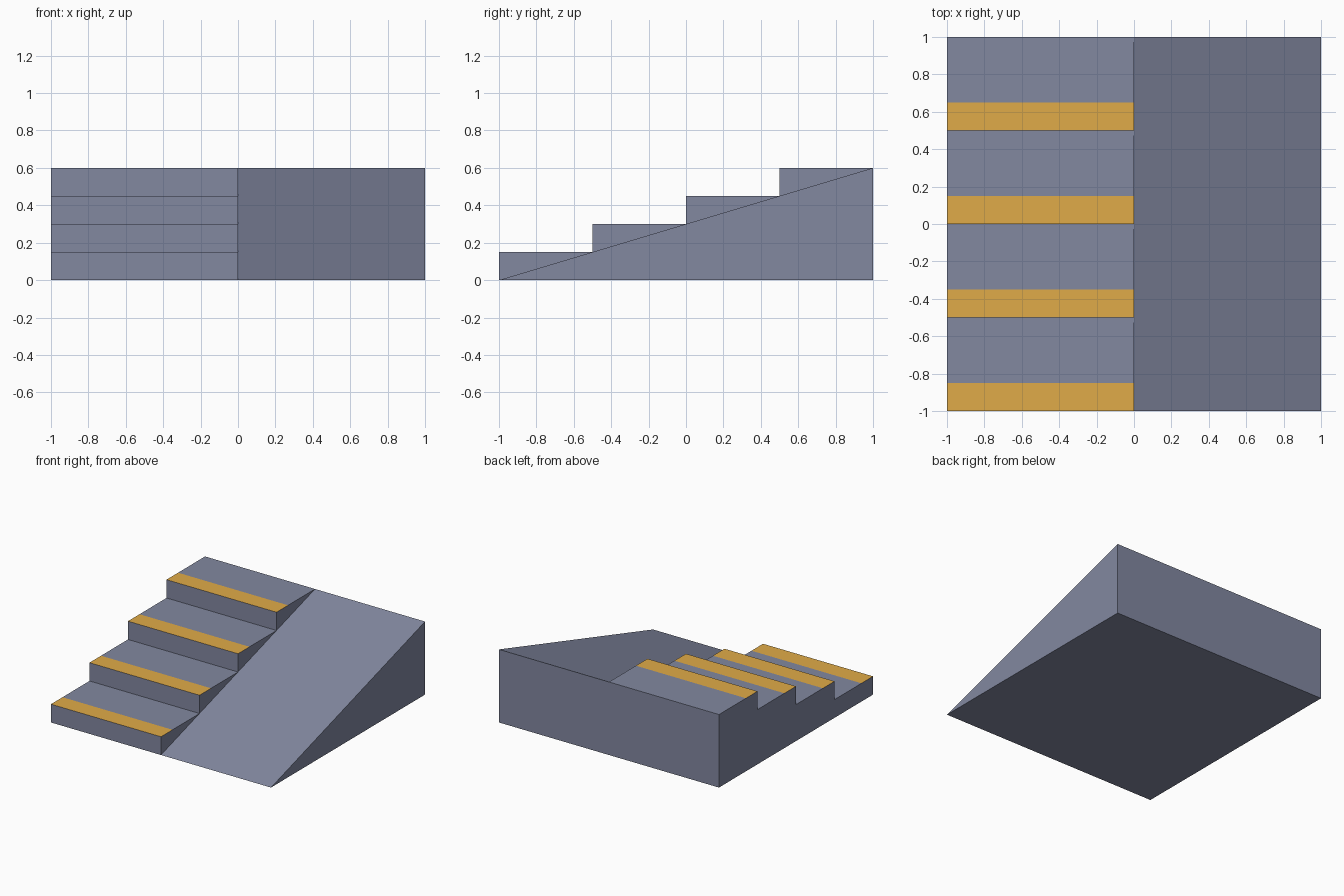
import bpy
import bmesh

if "Cube" in bpy.data.objects:
    bpy.data.objects.remove(bpy.data.objects["Cube"])

STEPS, DEPTH, RISE, STRIPE = 4, 0.5, 0.15, 0.15
HEIGHT = STEPS * RISE


def material(name, color):
    mat = bpy.data.materials.new(name)
    mat.diffuse_color = (*color, 1.0)
    mat.use_nodes = True
    mat.node_tree.nodes["Principled BSDF"].inputs["Base Color"].default_value = mat.diffuse_color
    return mat


slate = material("slate_grey", (0.223, 0.246, 0.352))
amber = material("amber_yellow", (0.745, 0.407, 0.065))


def extrude_profile(name, profile, x0, x1, mats, paint=None, open_left=False):
    """Extrude a (y, z) outline along x, colouring faces by a rule."""
    bm = bmesh.new()
    face = bm.faces.new([bm.verts.new((x0, y, z)) for y, z in profile])
    ext = bmesh.ops.extrude_face_region(bm, geom=[face], use_keep_orig=True)
    moved = [v for v in ext["geom"] if isinstance(v, bmesh.types.BMVert)]
    bmesh.ops.translate(bm, verts=moved, vec=(x1 - x0, 0, 0))
    bmesh.ops.recalc_face_normals(bm, faces=bm.faces)
    for f in bm.faces:
        f.material_index = 1 if paint and paint(f) else 0
    if open_left:
        # drop the wall hidden against the neighbouring part
        bm.normal_update()
        bmesh.ops.delete(bm, geom=[f for f in bm.faces if f.normal.x < -0.9],
                         context='FACES_ONLY')
    mesh = bpy.data.meshes.new(name)
    bm.to_mesh(mesh)
    bm.free()
    for m in mats:
        mesh.materials.append(m)
    obj = bpy.data.objects.new(name, mesh)
    bpy.context.collection.objects.link(obj)
    return obj


# Staircase outline, each tread split where the nosing stripe ends
outline = [(-1.0, 0.0)]
for i in range(STEPS):
    y, z = -1.0 + i * DEPTH, (i + 1) * RISE
    outline += [(y, z), (y + STRIPE, z), (y + DEPTH, z)]
outline.append((1.0, 0.0))


def is_stripe(f):
    """Upward faces at the front edge of a tread."""
    y_local = (f.calc_center_median().y + 1.0) % DEPTH
    return f.normal.z > 0.9 and y_local < STRIPE


extrude_profile("staircase", outline, -1.0, 0.0, [slate, amber], is_stripe)

# Ramp beside the stairs
extrude_profile("ramp", [(-1.0, 0.0), (1.0, HEIGHT), (1.0, 0.0)],
                0.0, 1.0, [slate], open_left=True)
